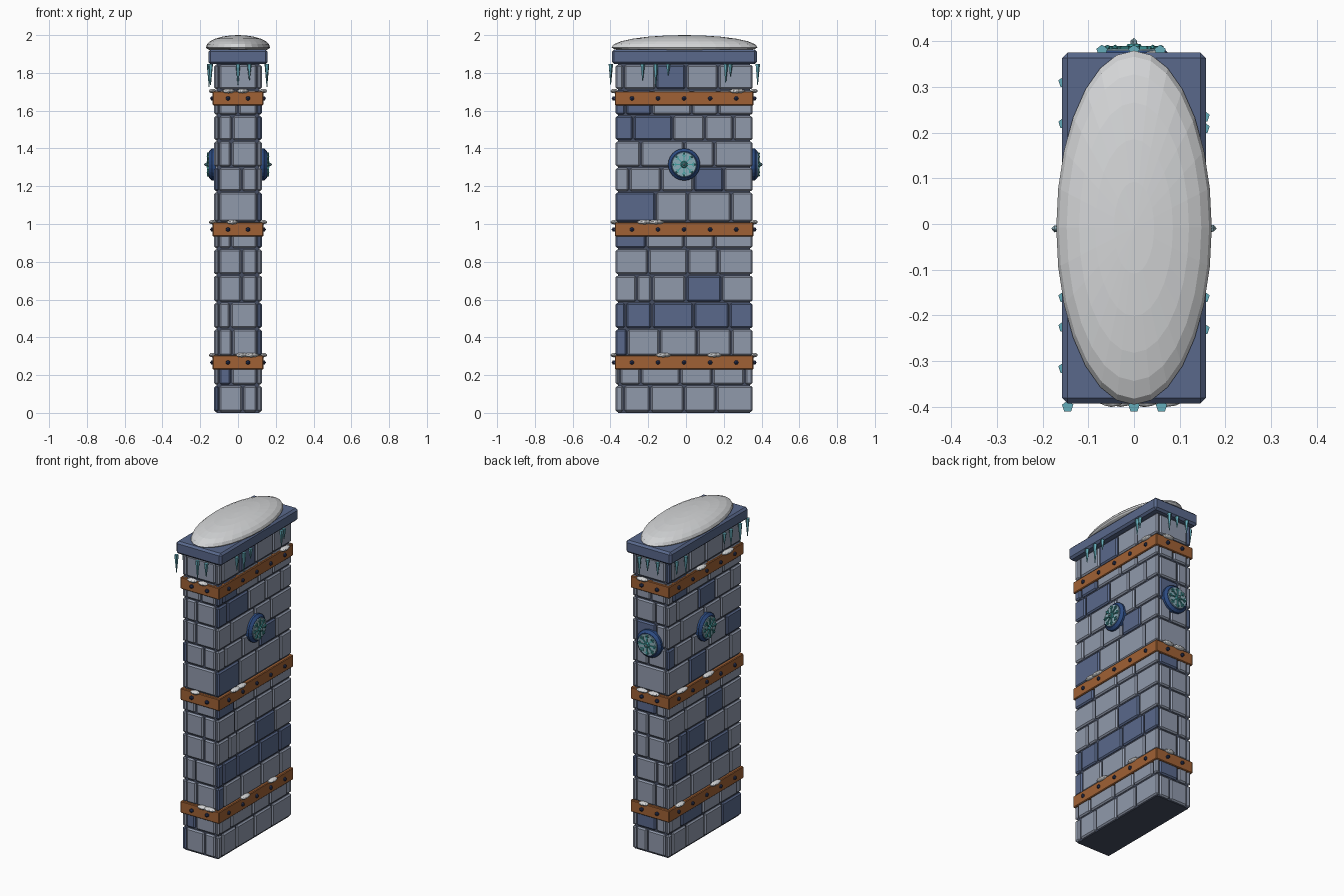
import bpy, bmesh, math, random
from mathutils import Matrix, Vector

random.seed(4)
if bpy.data.objects.get("Cube"):
    bpy.data.objects.remove(bpy.data.objects["Cube"], do_unlink=True)


def material(name, *rgb):
    m = bpy.data.materials.new(name)
    m.use_nodes = True
    m.diffuse_color = (*rgb, 1)
    m.node_tree.nodes["Principled BSDF"].inputs["Base Color"].default_value = (*rgb, 1)
    return m


STONE = material("grey stone", .28, .32, .41)
SLATE = material("blue slate", .10, .14, .26)
MORTAR = material("dark mortar", .06, .075, .12)
WOOD = material("orange wood", .35, .12, .035)
IRON = material("navy iron", .03, .045, .12)
BLUE = material("royal blue", .025, .07, .22)
PALE = material("pale frost", .26, .42, .48)
TEAL = material("teal crystal", .06, .36, .37)
ICE = material("light ice", .13, .42, .50)
SNOW = material("snow", .66, .67, .68)

MID = -.01            # centre of the pillar along y
HX, HY = .126, .362   # half sizes of the stonework
TOP = 1.846


class Part:
    """Collects primitives into one mesh object."""
    def __init__(self, name, *mats):
        self.name, self.mats, self.bm = name, mats, bmesh.new()

    def paint(self, verts, mat):
        for f in {f for v in verts for f in v.link_faces}:
            f.material_index = mat

    def box(self, lo, hi, mat=0, frame=Matrix()):
        lo, hi = Vector(lo), Vector(hi)
        mx = frame @ Matrix.Translation((lo + hi) / 2) @ Matrix.Diagonal((*(hi - lo), 1))
        self.paint(bmesh.ops.create_cube(self.bm, size=1, matrix=mx)["verts"], mat)

    def cone(self, r1, r2, z1, z2, sides, mat=0, frame=Matrix()):
        mx = frame @ Matrix.Translation((0, 0, (z1 + z2) / 2))
        self.paint(bmesh.ops.create_cone(self.bm, cap_ends=True, segments=sides, radius1=r1,
                   radius2=r2, depth=z2 - z1, matrix=mx)["verts"], mat)

    def blob(self, size, detail=1, mat=0, frame=Matrix()):
        mx = frame @ Matrix.Diagonal((*size, 1))
        self.paint(bmesh.ops.create_icosphere(self.bm, subdivisions=detail, radius=1,
                   matrix=mx)["verts"], mat)

    def done(self, bevel=0):
        me = bpy.data.meshes.new(self.name)
        self.bm.to_mesh(me)
        self.bm.free()
        for m in self.mats:
            me.materials.append(m)
        ob = bpy.data.objects.new(self.name, me)
        bpy.context.collection.objects.link(ob)
        if bevel:
            mod = ob.modifiers.new("Bevel", "BEVEL")
            mod.width, mod.segments = bevel, 1
        return ob


def wall(normal, along, height, out=0.0):
    """Frame on a wall: local z points outwards, local y points up."""
    n = Vector(normal)
    reach = HX if n.x else HY
    side = Vector((0, 0, 1)).cross(n)
    pos = Vector((0, MID, height)) + n * (reach + out)
    if n.x:
        pos.y = along
    else:
        pos.x = along
    mx = Matrix((side, (0, 0, 1), n)).transposed().to_4x4()
    return Matrix.Translation(pos) @ mx


FRONT, BACK, LEFT, RIGHT = (0, -1, 0), (0, 1, 0), (1, 0, 0), (-1, 0, 0)

# Mortar core
core = Part("mortar_core", MORTAR)
core.box((-.115, MID - HY + .012, 0), (.115, MID + HY - .012, TOP))
core.done()

# Stone courses: top height, joints along the long side (in hundredths),
# slate bricks on the left wall, on the right wall, and the end-wall joint
COURSES = [
    (.147, (-33, -19, -1, 16), "", "4", .025),
    (.30, (-35, -24, -3, 14, 31), "", "2", -.035),
    (.445, (-31, -14, 6, 24), "0", "", -.03),
    (.585, (-32, -18, 4, 23), "01234", "13", -.04),
    (.73, (-26, -18, 0, 19), "3", "12", .02),
    (.87, (-20, 1, 17), "", "2", .02),
    (1.01, (-21, -1, 15), "0", "", -.035),
    (1.17, (-16, 1, 24), "0", "1", None),
    (1.30, (-30, -13, 4, 20), "3", "04", .02),
    (1.44, (-24, -1, 15), "", "", -.035),
    (1.575, (-28, -7, 10, 25), "01", "2", -.03),
    (1.71, (-32, -18, 3, 17), "01", "1", 0),
    (TOP, (-33, -16, 0, 17), "2", "0", None),
]
GAP, DEPTH = .004, .024
bricks = Part("stone_bricks", STONE, SLATE)
low = .002
for row, (high, joints, slate_l, slate_r, split) in enumerate(COURSES):
    z0, z1 = low + GAP, high - GAP
    edges = [MID - HY] + [j / 100 for j in joints] + [MID + HY]
    for i, (a, b) in enumerate(zip(edges, edges[1:])):
        a, b = a + GAP * (i > 0), b - GAP * (i < len(joints))
        bricks.box((HX - DEPTH, a, z0), (HX, b, z1), int(str(i) in slate_l))
        bricks.box((-HX, 2 * MID - b, z0), (DEPTH - HX, 2 * MID - a, z1), int(str(i) in slate_r))
    # End walls fit between the long sides
    w = HX - DEPTH - GAP
    ends = [-w, w] if split is None else [-w, split, w]
    for s in (-1, 1):
        for i, (a, b) in enumerate(zip(ends, ends[1:])):
            y = sorted((MID + s * (HY - .002), MID + s * (HY - .05)))
            dark = (s < 0 and row == 1 and i == 0) or (s > 0 and row in (1, 6, 9) and i == 1)
            bricks.box((a + GAP * (i > 0), y[0], z0), (b - GAP * (b < w), y[1], z1), int(dark))
    low = high
bricks.done(.008)

# Wooden bands with iron bolts and small snow drifts
BANDS = (.267, .971, 1.665)
bands, bolts = Part("wooden_bands", WOOD), Part("band_bolts", IRON)
for z in BANDS:
    bands.box((-HX - .008, MID - HY - .005, z - .037), (HX + .008, MID + HY + .005, z + .037))
    for n in (LEFT, RIGHT):
        for k in range(-2, 3):
            bolts.blob((.013, .013, .012), frame=wall(n, MID + k * .138, z, .01))
    for n in (FRONT, BACK):
        for x in (-.053, .053):
            bolts.blob((.013, .013, .012), frame=wall(n, x, z, .01))
bands.done(.004)
bolts.done()

DRIFTS = {
    LEFT: ((.27,), (-.22, -.16), (-.12, .15)),
    RIGHT: ((.04, -.22), (.23, -.03), (.25, -.1)),
    FRONT: ((-.05, .025), (-.03,), (.02, .07)),
    BACK: ((.05,), (-.03, .05), (.04,)),
}
drifts = Part("band_snow", SNOW)
for n, rows in DRIFTS.items():
    for z, spots in zip(reversed(BANDS), rows):
        for s in spots:
            length = random.uniform(.04, .055) if n[0] else random.uniform(.03, .042)
            drifts.blob((length, .012, .02), 2, frame=wall(n, s, z + .039, .008))
drifts.done()

# Cap slab
cap = Part("cap_slab", SLATE)
cap.box((-.157, -.392, TOP), (.157, .375, 1.924))
cap.done(.012)

# Snow mound on the cap, flattened underneath
mound = Part("snow_mound", SNOW)
bmesh.ops.create_uvsphere(mound.bm, u_segments=28, v_segments=12, radius=1)
for v in mound.bm.verts:
    drop = .065 if v.co.z > 0 else .03
    v.co = (v.co.x * .17, v.co.y * .387 - .008, 1.935 + v.co.z * drop)
mound.done()

# Icicles under the cap: position along the wall and length
ICICLES = {
    FRONT: ((0, .11), (.06, .085), (-.145, .11)),
    BACK: ((-.07, .08), (.057, .11), (.0, .07)),
    LEFT: ((-.23, .085), (-.16, .12), (-.095, .06), (.21, .10), (.235, .065)),
    RIGHT: ((.31, .08), (.22, .11), (-.16, .07), (-.225, .1), (-.315, .12)),
}
icicles = Part("icicles", ICE)
for n, items in ICICLES.items():
    for along, length in items:
        pos = wall(n, along, TOP, .027).translation
        icicles.cone(.002, .013, -length, 0, 5, frame=Matrix.Translation(pos))
icicles.done()

# Round frost medallions on both long walls and the back
for name, n, along in (("left", LEFT, MID), ("right", RIGHT, MID), ("back", BACK, 0)):
    f = wall(n, along, 1.315)
    disc = Part(name + "_medallion", BLUE, PALE, TEAL)
    disc.cone(.085, .085, -.01, .012, 24, 0, f)
    disc.cone(.085, .070, .012, .027, 24, 0, f)
    disc.cone(.066, .064, .027, .031, 24, 1, f)
    disc.cone(.020, .014, .031, .042, 8, 2, f)
    disc.blob((.009, .009, .012), 1, 1, f @ Matrix.Translation((0, 0, .043)))
    for k in range(8):
        arm = f @ Matrix.Rotation(k * math.pi / 4, 4, "Z")
        disc.box((-.003, .015, .03), (.003, .062, .037), 2, arm)
        for s in (-1, 1):
            barb = arm @ Matrix.Translation((0, .04, 0)) @ Matrix.Rotation(s * .8, 4, "Z")
            disc.box((-.002, 0, .03), (.002, .017, .036), 2, barb)
        gem = arm @ Matrix.Translation((0, .058, .034))
        disc.blob((.007, .007, .006), 1, 2, gem)
    disc.done()
